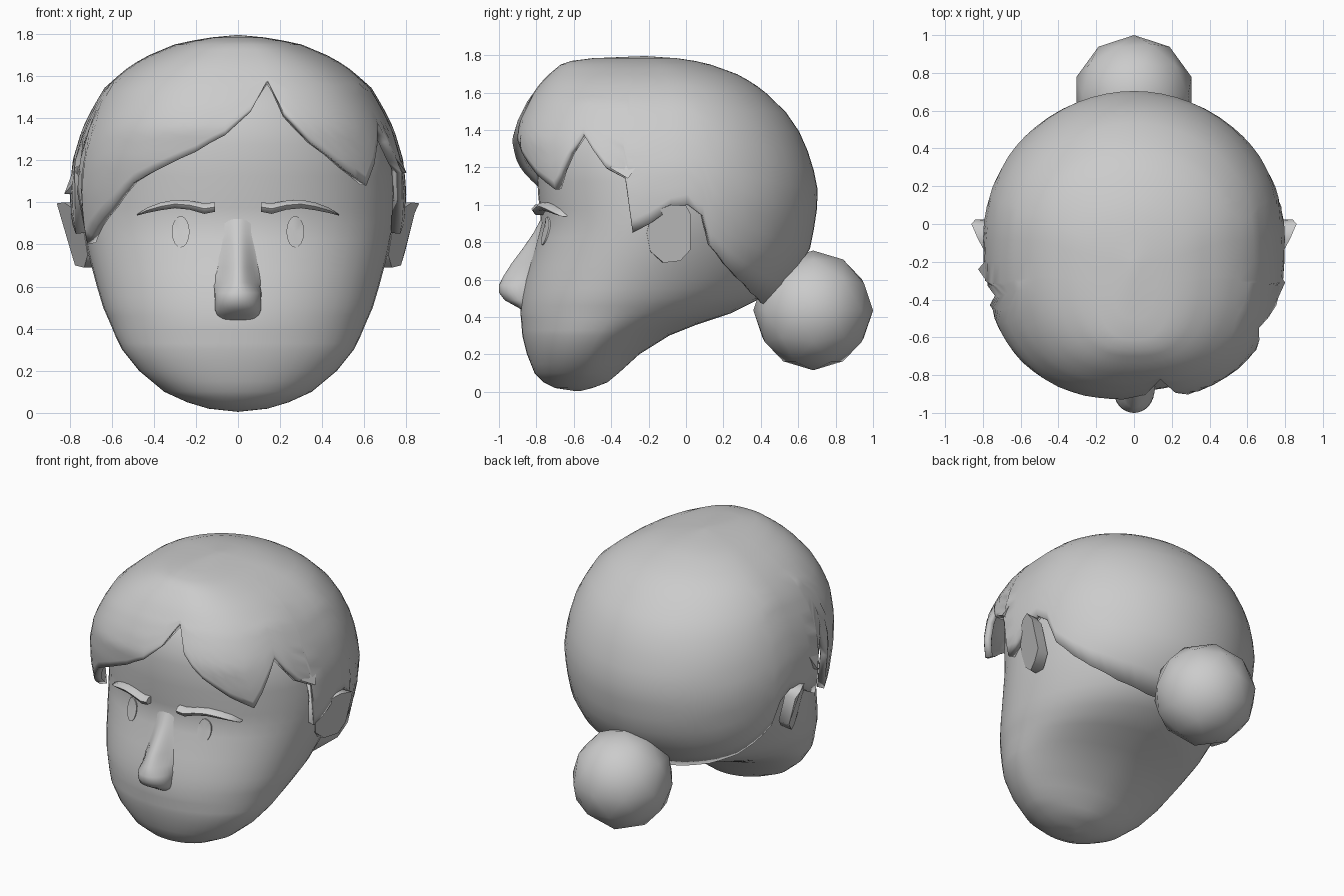
import bpy, bmesh, math
from mathutils import Vector

if "Cube" in bpy.data.objects:
    bpy.data.objects.remove(bpy.data.objects["Cube"])

grey = bpy.data.materials.new("plain_grey")
grey.diffuse_color = (0.6, 0.6, 0.6, 1)
grey.use_nodes = True
grey.node_tree.nodes["Principled BSDF"].inputs["Base Color"].default_value = grey.diffuse_color


def make(name, verts, faces, angle=60, thick=0, fix=True):
    me = bpy.data.meshes.new(name)
    me.from_pydata(verts, [], faces)
    bm = bmesh.new()
    bm.from_mesh(me)
    bmesh.ops.remove_doubles(bm, verts=bm.verts, dist=0.0005)
    if fix:
        bmesh.ops.recalc_face_normals(bm, faces=bm.faces)
    bm.to_mesh(me)
    bm.free()
    me.materials.append(grey)
    ob = bpy.data.objects.new(name, me)
    bpy.context.collection.objects.link(ob)
    if thick:
        mod = ob.modifiers.new("thickness", "SOLIDIFY")
        mod.thickness = thick
        mod.offset = -1
    bpy.ops.object.select_all(action='DESELECT')
    ob.select_set(True)
    bpy.context.view_layer.objects.active = ob
    bpy.ops.object.shade_smooth_by_angle(angle=math.radians(angle))
    return ob


def grid_faces(rows, cols):
    return [(r * cols + c, (r + 1) * cols + c, (r + 1) * cols + c + 1, r * cols + c + 1)
            for r in range(rows - 1) for c in range(cols - 1)]


# Horizontal sections: height, front y, back y, widest y, half width
HEAD = [(0.005, -.60, -.56, -.58, .0), (.02, -.70, -.50, -.59, .14), (.05, -.76, -.42, -.58, .24),
        (.1, -.81, -.36, -.56, .35), (.2, -.85, -.25, -.52, .47), (.3, -.875, -.09, -.47, .55),
        (.36, -.88, .06, -.43, .58), (.42, -.885, .24, -.39, .605), (.5, -.88, .40, -.34, .64),
        (.6, -.86, .50, -.28, .67), (.75, -.815, .58, -.2, .71), (.9, -.775, .62, -.14, .74),
        (1.05, -.79, .64, -.1, .75), (1.2, -.80, .62, -.1, .74), (1.35, -.79, .57, -.1, .69),
        (1.5, -.73, .46, -.1, .60), (1.65, -.55, .25, -.12, .40), (1.7, -.15, -.15, -.15, 0)]
HAIR = [(.45, -.75, .41, -.08, .6), (.6, -.78, .57, -.08, .7), (.75, -.80, .66, -.08, .76),
        (.9, -.83, .69, -.08, .79), (1.05, -.87, .71, -.08, .80), (1.2, -.91, .68, -.08, .785),
        (1.35, -.93, .63, -.08, .74), (1.45, -.90, .57, -.08, .69), (1.55, -.85, .49, -.08, .63),
        (1.65, -.78, .36, -.09, .51), (1.7, -.73, .27, -.11, .42), (1.75, -.67, .13, -.15, .3),
        (1.78, -.58, .0, -.2, .16), (1.795, -.22, -.22, -.22, 0)]
HEAD_N, HAIR_N = (2.08, 1.85), (2.65, 2)  # squareness of the front and back halves


def section(table, z):
    z = min(max(z, table[0][0]), table[-1][0])
    for p, q in zip(table, table[1:]):
        if z <= q[0]:
            t = (z - p[0]) / (q[0] - p[0])
            return [a + (b - a) * t for a, b in zip(p[1:], q[1:])]


def point(table, a, z, power):
    yf, yb, yc, w = section(table, z)
    s, c = math.sin(a), math.cos(a)
    n = power[0] if c > 0 else power[1]
    x = math.copysign(w * abs(s) ** (2 / n), s)
    y = yc + ((yf if c > 0 else yb) - yc) * abs(c) ** (2 / n)
    return (x, y, z)


def face_y(x, z):
    yf, yb, yc, w = section(HEAD, z)
    n = HEAD_N[0]
    return yc + (yf - yc) * (1 - min(1, abs(x) / w) ** n) ** (1 / n)


# Head
zs = []
for p, q in zip(HEAD, HEAD[1:]):
    zs += [p[0], (p[0] + q[0]) / 2]
zs = (zs + [HEAD[-1][0]])[::-1]
angles = [math.radians(i * 7.5 - 180) for i in range(49)]
make("head", [point(HEAD, a, z, HEAD_N) for z in zs for a in angles],
     grid_faces(len(zs), 49), 80)

# Hair cap, with a jagged hairline that drops from the crown
FRINGE = [(-.715, .80), (-.60, .97), (-.5, 1.09), (-.35, 1.17), (-.2, 1.24), (-.06, 1.32),
          (.06, 1.43), (.14, 1.58), (.22, 1.42), (.35, 1.28), (.5, 1.16), (.61, 1.08)]
EAR_LINE = [(-.285, .85), (-.19, .90), (-.08, .98), (.01, 1.0), (.09, .94), (.13, .78),
            (.21, .675), (.28, .60), (.35, .525), (.40, .475)]
RIGHT = [(-.55, 1.38), (-.43, 1.2), (-.325, 1.14)] + EAR_LINE
LEFT = [(-.38, 1.3), (-.325, 1.16)] + EAR_LINE


def angle_x(x, z):
    w = section(HAIR, z)[3]
    return math.copysign(math.asin(min(1, abs(x) / w) ** (HAIR_N[0] / 2)), x)


def angle_y(y, z):
    yf, yb, yc, w = section(HAIR, z)
    if y < yc:
        return math.acos(((yc - y) / (yc - yf)) ** (HAIR_N[0] / 2))
    return math.acos(-(y - yc) / (yb - yc))


keys = [(angle_x(x, z), z) for x, z in FRINGE]
keys += [(angle_y(y, z), z) for y, z in RIGHT] + [(-angle_y(y, z), z) for y, z in LEFT]
keys += [(-math.pi, .455), (math.pi, .455)]
keys.sort()
line = []
for (a0, z0), (a1, z1) in zip(keys, keys[1:]):
    n = max(1, math.ceil((a1 - a0) / math.radians(7)))
    line += [(a0 + (a1 - a0) * i / n, z0 + (z1 - z0) * i / n) for i in range(n)]
line.append(keys[-1])
# Level rings over the crown, then rows that stretch down to the hairline
TOP, LEVEL = HAIR[-1][0], 1.6
verts = [point(HAIR, a, z, HAIR_N) for z in
         [LEVEL + (TOP - LEVEL) * math.cos(i / 9 * math.pi / 2) for i in range(9)]
         for a, zh in line]
verts += [point(HAIR, a, LEVEL + (zh - LEVEL) * i / 11, HAIR_N)
          for i in range(12) for a, zh in line]
make("hair_cap", verts, grid_faces(21, len(line)), 50, thick=.045, fix=False)


# Loose side locks that flare away from the cap
def lock(name, pts):
    inner = [(x * .94, y, z) for x, y, z in pts]
    n = len(pts)
    make(name, pts + inner, [tuple(range(n)), tuple(range(2 * n - 1, n - 1, -1))] +
         [(i, (i + 1) % n, n + (i + 1) % n, n + i) for i in range(n)], 30)


lock("right_lock", [(.665, -.37, 1.39), (.735, -.2, 1.3), (.80, -.31, 1.14), (.755, -.41, 1.2)])
lock("left_lock", [(-.67, -.40, 1.33), (-.75, -.15, 1.24), (-.825, -.24, 1.04), (-.79, -.29, 1.08)])

# Hair bun
bm = bmesh.new()
bmesh.ops.create_icosphere(bm, subdivisions=2, radius=.32)
bv = [v.co + Vector((0, .68, .435)) for v in bm.verts]
bf = [[v.index for v in f.verts] for f in bm.faces]
bm.free()
make("hair_bun", bv, bf, 80)

# Nose: soft bridge that widens and rounds off at the tip
# height, tip y, half width, roundness (2 = blended bell, below 1 = full)
NOSE = [(.92, -.778, .09, 2.4), (.85, -.815, .10, 2.4), (.77, -.87, .11, 2.2),
        (.69, -.93, .115, 1.8), (.62, -.975, .115, 1.2), (.57, -1.0, .112, .9),
        (.53, -1.0, .11, .8), (.49, -.97, .11, .8), (.465, -.925, .10, .8), (.44, -.88, .07, 1)]
verts = []
for z, tip, hw, k in NOSE:
    for i in range(17):
        t = math.pi * (i / 16 - .5)
        x = hw * (math.sin(t) if k < 1.1 else t / (math.pi / 2))
        bell = max(0, math.cos(t)) ** k
        verts.append((x, face_y(x, z) + .01 + (tip - face_y(0, z) - .01) * bell, z))
make("nose", verts, grid_faces(len(NOSE), 17), 80, fix=False)

EAR = [(-.21, .85), (-.18, .96), (-.08, 1.0), (0, .995), (.025, .95), (.025, .76),
       (-.03, .70), (-.12, .69), (-.19, .75)]
# Brow stations: x, lower z, upper z
BROW = [(.11, .955, 1.0), (.16, .945, .995), (.23, .965, 1.008), (.30, .972, 1.012),
        (.37, .962, .998), (.43, .95, .975), (.48, .937, .943)]
for s, side in ((1, "right"), (-1, "left")):
    # Ear: slanted plate reaching into the head
    outer = [(s * (.73 + .45 * (min(y, 0) + .21) - .4 * max(y, 0) + .25 * (z - .85)), y, z)
             for y, z in EAR]
    inner = [(x - s * .085, y - .01, z) for x, y, z in outer]
    n = len(EAR)
    make(side + "_ear", outer + inner,
         [tuple(range(n)), tuple(range(n, 2 * n))] +
         [(i, (i + 1) % n, n + (i + 1) % n, n + i) for i in range(n)], 55)

    # Eye: thin oval following the face
    ring = [(s * .272 + .042 * math.cos(i * math.pi / 8), .86 + .075 * math.sin(i * math.pi / 8))
            for i in range(16)] + [(s * .272, .86)]
    ev = [(x, face_y(x, z) - d, z) for d in (.007, -.002) for x, z in ring]
    make(side + "_eye", ev, [(i, (i + 1) % 16, 16) for i in range(16)] +
         [(17 + i, 17 + (i + 1) % 16, 33) for i in range(16)] +
         [(i, (i + 1) % 16, 17 + (i + 1) % 16, 17 + i) for i in range(16)], 40)

    # Eyebrow: tapering raised ribbon
    bv = []
    for x, lo, hi in BROW:
        mid, y = (lo + hi) / 2, face_y(x, (lo + hi) / 2)
        out = .05 if x < .45 else .035
        bv += [(s * x, y + .02, lo), (s * x, y - out * .7, lo), (s * x, y - out, mid),
               (s * x, y - out * .6, hi), (s * x, y + .02, hi)]
    bf = [(5 * i + j, 5 * i + (j + 1) % 5, 5 * i + 5 + (j + 1) % 5, 5 * i + 5 + j)
          for i in range(len(BROW) - 1) for j in range(5)]
    make(side + "_eyebrow", bv, bf + [(0, 1, 2, 3, 4), tuple(range(30, 35))], 70)
